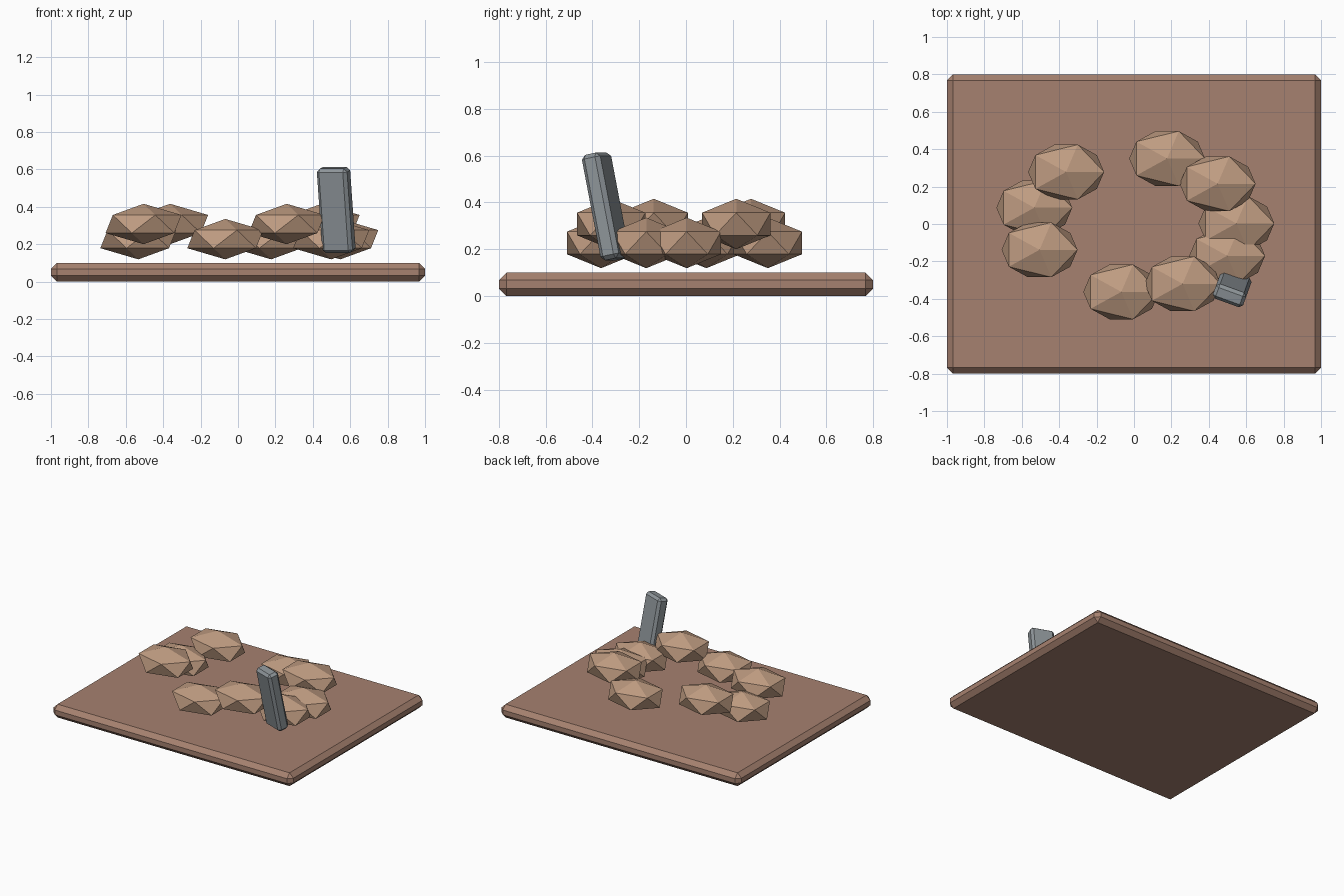
import bpy

if "Cube" in bpy.data.objects:
    bpy.data.objects.remove(bpy.data.objects["Cube"])


def material(name, rgb):
    m = bpy.data.materials.new(name)
    m.diffuse_color = (*rgb, 1)
    m.use_nodes = True
    m.node_tree.nodes["Principled BSDF"].inputs["Base Color"].default_value = m.diffuse_color
    return m


def bevelled_box(name, size, loc, rot, bevel, mat):
    bpy.ops.mesh.primitive_cube_add(size=1, location=loc, rotation=rot)
    ob = bpy.context.object
    ob.name = name
    ob.scale = size
    bpy.ops.object.transform_apply(location=False, rotation=False, scale=True)
    mod = ob.modifiers.new("chamfer", 'BEVEL')
    mod.width = bevel
    mod.segments = 1
    ob.data.materials.append(mat)
    return ob


earth = material("earth", (0.38, 0.22, 0.16))
stone = material("stone", (0.52, 0.33, 0.22))
slate = material("slate", (0.27, 0.30, 0.32))

# Flat chamfered ground slab
bevelled_box("ground_slab", (2, 1.6, 0.1), (0, 0, 0.05), (0, 0, 0), 0.032, earth)

# Oval ring of faceted stones at two heights
LOW, HIGH = 0.227, 0.308
stones = [(0.547, 0.003, LOW), (0.447, 0.215, HIGH), (0.177, 0.35, LOW),
          (-0.363, 0.278, HIGH), (-0.533, 0.087, LOW), (-0.505, -0.138, HIGH),
          (-0.068, -0.363, LOW), (0.26, -0.32, HIGH), (0.498, -0.17, LOW)]
for i, pos in enumerate(stones):
    bpy.ops.mesh.primitive_ico_sphere_add(subdivisions=1, radius=1, location=pos)
    ob = bpy.context.object
    ob.name = f"ring_stone_{i + 1}"
    ob.scale = (0.227, 0.172, 0.108)
    ob.data.materials.append(stone)

# Leaning upright marker
bevelled_box("leaning_marker", (0.172, 0.085, 0.46), (0.525, -0.343, 0.383),
             (0.2, 0, -0.35), 0.018, slate)
